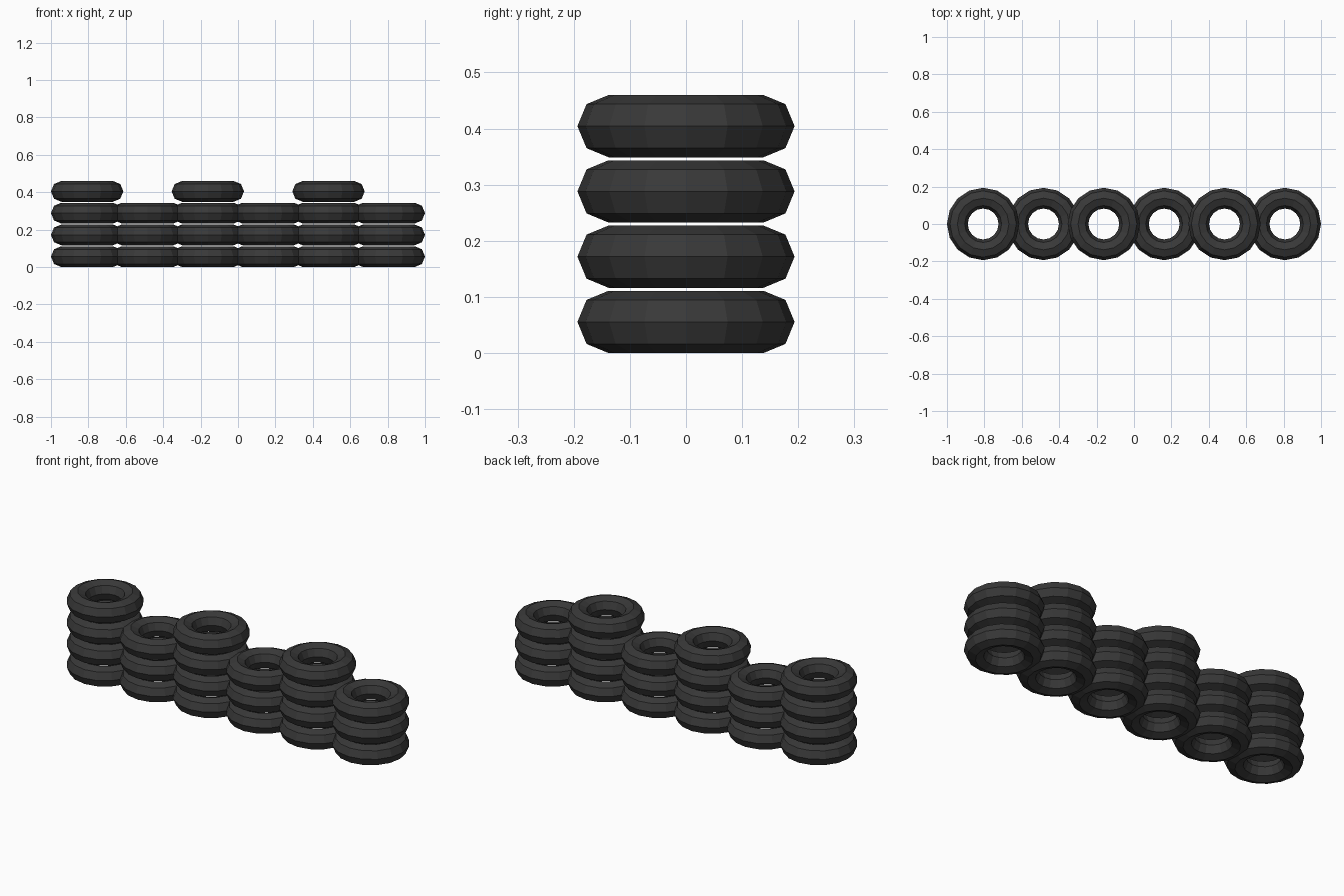
import bpy

if "Cube" in bpy.data.objects:
    bpy.data.objects.remove(bpy.data.objects["Cube"])

MAJOR, TUBE = 0.138, 0.0555      # ring radius and tube radius
SPACING, STEP = 0.3226, 0.1163   # distance between stacks, height per layer

rubber = bpy.data.materials.new("dark_rubber")
rubber.diffuse_color = (0.04, 0.04, 0.04, 1)
rubber.use_nodes = True
rubber.node_tree.nodes["Principled BSDF"].inputs["Base Color"].default_value = rubber.diffuse_color


def tire(stack, layer):
    x = (stack - 2.5) * SPACING
    bpy.ops.mesh.primitive_torus_add(
        major_segments=16, minor_segments=8,
        major_radius=MAJOR, minor_radius=TUBE,
        location=(x, 0, TUBE + layer * STEP))
    ob = bpy.context.object
    ob.name = f"tire_stack{stack + 1}_layer{layer + 1}"
    ob.data.materials.append(rubber)


# Six stacks of three tires; every other stack carries a fourth
for stack in range(6):
    for layer in range(4 if stack % 2 == 0 else 3):
        tire(stack, layer)
